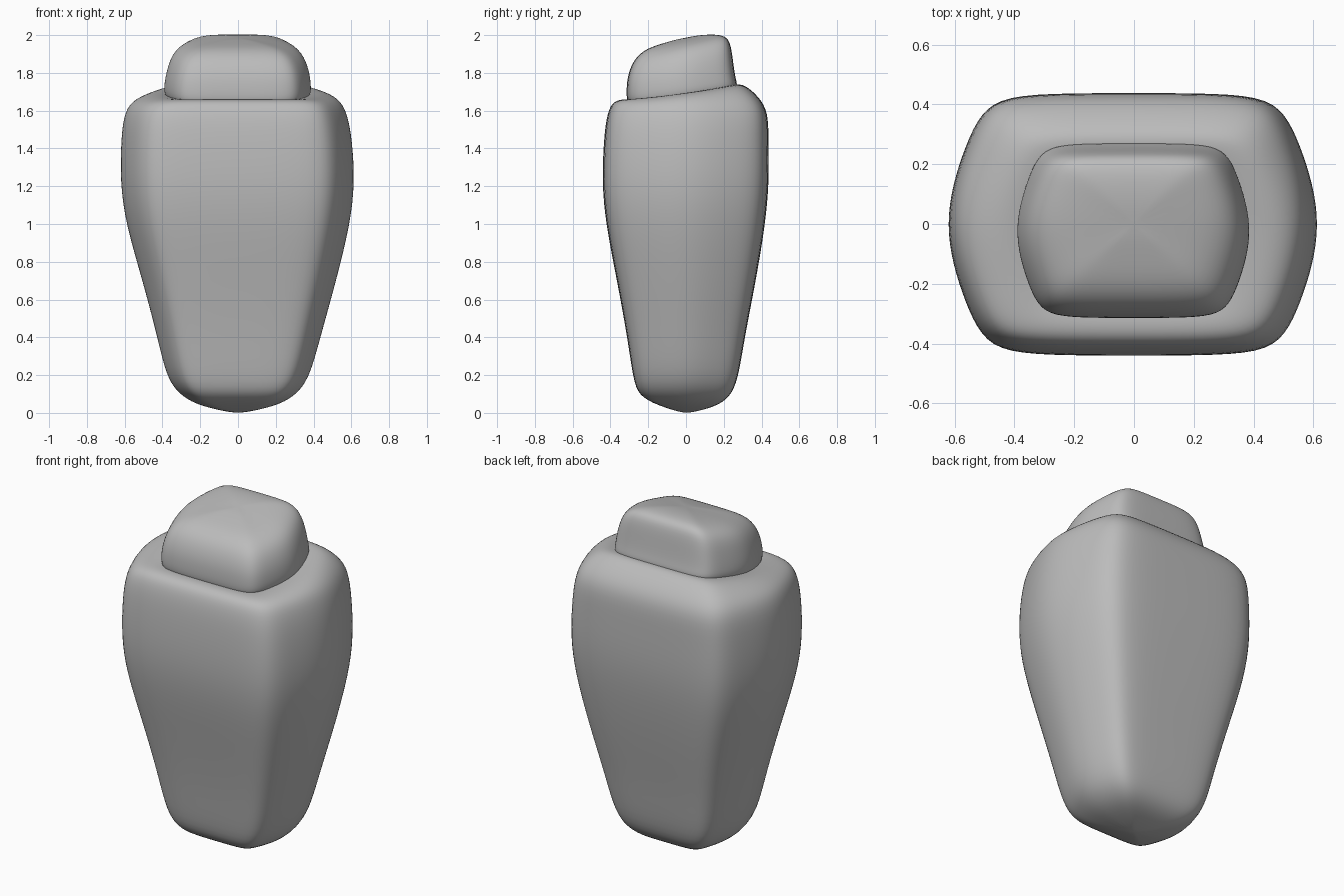
import bpy
import bmesh

old = bpy.data.objects.get("Cube")
if old:
    bpy.data.objects.remove(old, do_unlink=True)

grey = bpy.data.materials.new("plain_grey")
grey.use_nodes = True
colour = (0.5, 0.5, 0.5, 1)
grey.diffuse_color = colour
grey.node_tree.nodes["Principled BSDF"].inputs["Base Color"].default_value = colour

# Quarter cross-section: bowed side, rounded corner, flat face
QUARTER = [(1, 0), (.97, .3), (.9, .6), (.82, .85), (.69, .98), (.35, 1)]


def outline():
    q = QUARTER
    flip = [(-x, y) for x, y in reversed(q[1:])]
    half = q + [(0, 1)] + flip
    return half + [(-x, -y) for x, y in half]


def loft(name, rings):
    """Skin rings of (front z, back z, left x, right x, front y, back y)."""
    bm = bmesh.new()
    previous = None
    for zf, zb, x0, x1, y0, y1 in rings:
        ring = []
        for u, v in outline():
            x = u * (x1 if u > 0 else -x0)
            y = v * (y1 - y0) / 2 + (y0 + y1) / 2
            z = zf + (zb - zf) * ((v + 1) / 2) ** 1.3
            ring.append(bm.verts.new((x, y, z)))
        n = len(ring)
        if previous:
            for i in range(n):
                j = (i + 1) % n
                bm.faces.new((previous[i], previous[j], ring[j], ring[i]))
        else:
            bm.faces.new(ring[::-1])
        previous = ring
    bm.faces.new(previous)
    bmesh.ops.recalc_face_normals(bm, faces=bm.faces[:])
    mesh = bpy.data.meshes.new(name)
    bm.to_mesh(mesh)
    bm.free()
    mesh.materials.append(grey)
    for face in mesh.polygons:
        face.use_smooth = True
    obj = bpy.data.objects.new(name, mesh)
    bpy.context.collection.objects.link(obj)
    smooth = obj.modifiers.new("Smooth", "SUBSURF")
    smooth.levels = smooth.render_levels = 2
    return obj


# Tapering body with a pointed underside and sloped shoulder
loft("body", [
    (0, 0, -.03, .03, -.02, .02),
    (.04, .03, -.2, .2, -.15, .15),
    (.09, .08, -.3, .3, -.25, .23),
    (.18, .17, -.38, .38, -.28, .275),
    (.4, .4, -.43, .44, -.31, .31),
    (.7, .7, -.51, .525, -.365, .37),
    (1, 1, -.6, .6, -.425, .42),
    (1.22, 1.22, -.63, .625, -.445, .44),
    (1.45, 1.45, -.625, .61, -.435, .437),
    (1.57, 1.59, -.61, .585, -.42, .435),
    (1.64, 1.67, -.57, .55, -.395, .39),
    (1.66, 1.74, -.47, .48, -.35, .31),
    (1.66, 1.74, -.38, .38, -.3, .26),
    (1.64, 1.71, -.2, .2, -.15, .15),
])

# Rounded block on top, with its crown rising toward the back
loft("cap", [
    (1.62, 1.69, -.36, .36, -.29, .25),
    (1.65, 1.73, -.395, .39, -.315, .275),
    (1.72, 1.77, -.395, .39, -.315, .262),
    (1.79, 1.85, -.38, .38, -.308, .25),
    (1.875, 1.95, -.35, .345, -.275, .238),
    (1.93, 2.0, -.28, .27, -.21, .212),
    (1.96, 2.005, -.15, .15, -.11, .12),
    (1.98, 1.995, -.05, .05, -.04, .04),
])
